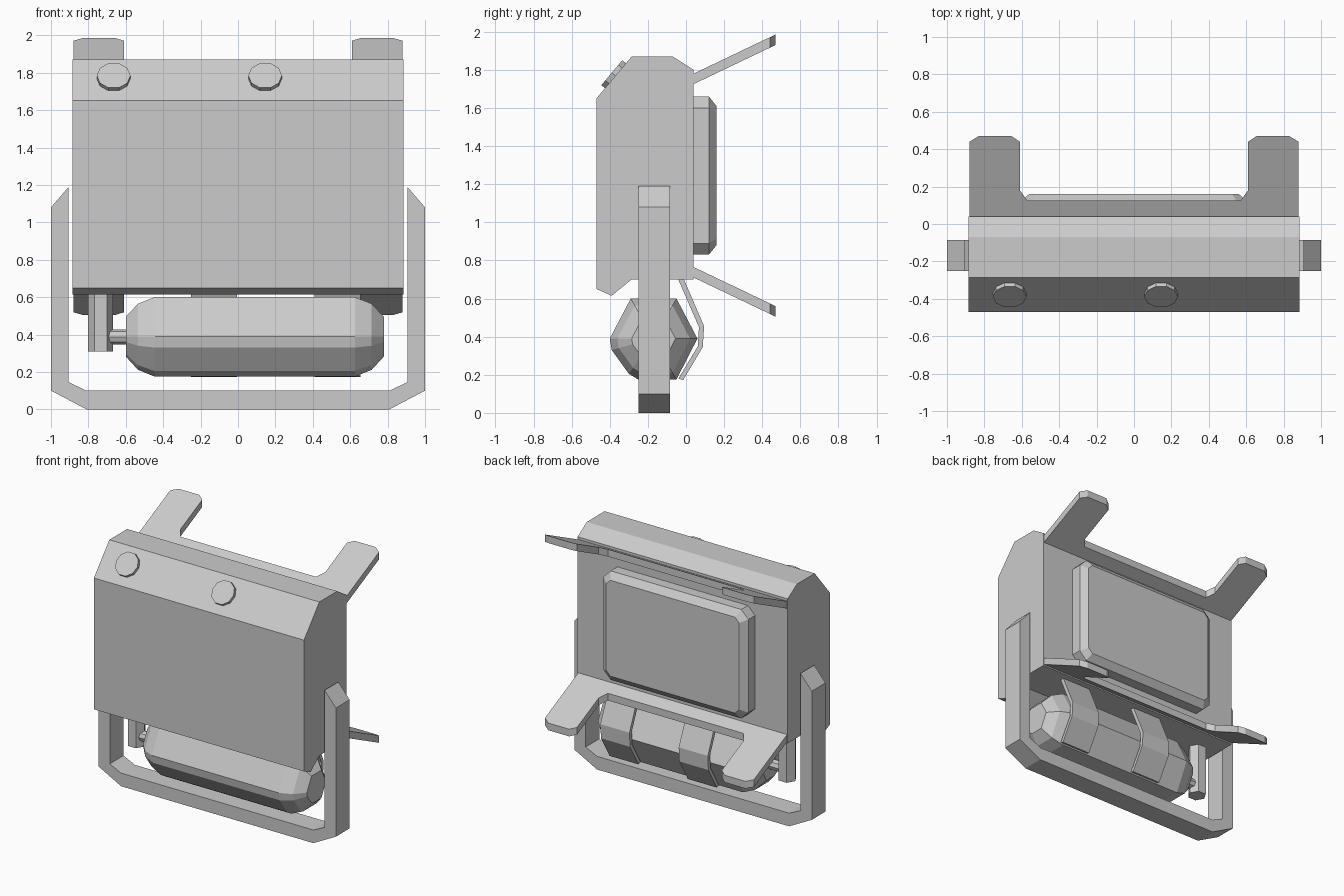
import bpy, bmesh, math
from mathutils import Vector, Matrix

if "Cube" in bpy.data.objects:
    bpy.data.objects.remove(bpy.data.objects["Cube"])


def loft(name, rings):
    """Skin a list of equal-length point rings and cap both ends."""
    bm = bmesh.new()
    loops = [[bm.verts.new(p) for p in ring] for ring in rings]
    n = len(loops[0])
    for a, b in zip(loops, loops[1:]):
        for i in range(n):
            j = (i + 1) % n
            bm.faces.new((a[i], a[j], b[j], b[i]))
    bm.faces.new(loops[0][::-1])
    bm.faces.new(loops[-1])
    bmesh.ops.recalc_face_normals(bm, faces=bm.faces)
    mesh = bpy.data.meshes.new(name)
    bm.to_mesh(mesh)
    bm.free()
    obj = bpy.data.objects.new(name, mesh)
    bpy.context.collection.objects.link(obj)
    return obj


def extrude_x(name, profile, x0, x1):
    return loft(name, [[(x, y, z) for y, z in profile] for x in (x0, x1)])


def mirrored(half):
    """Close an outline by mirroring its +x half."""
    return half + [(-x, v) for x, v in reversed(half)]


def polygon(n, r):
    return [(r * math.cos(2 * math.pi * i / n), r * math.sin(2 * math.pi * i / n))
            for i in range(n)]


# Main case
extrude_x("case_body", [(-0.47, 0.65), (-0.47, 1.65), (-0.285, 1.87), (-0.07, 1.87),
                        (0.04, 1.80), (0.04, 0.70), (-0.285, 0.70), (-0.39, 0.615)],
          -0.885, 0.885)


# Raised back panel with clipped corners and a bevelled rim
def panel_ring(y, w, h, c):
    half = [(w - c, h), (w, h - c), (w, c - h), (w - c, -h)]
    return [(x, y, 1.245 + z) for x, z in mirrored(half)]


loft("back_panel", [panel_ring(0.03, 0.61, 0.415, 0.06),
                    panel_ring(0.12, 0.61, 0.415, 0.06),
                    panel_ring(0.16, 0.56, 0.365, 0.035)])

# Splayed U-shaped brackets, upper and lower
outline = mirrored([(0.88, 0.03), (0.88, 0.44), (0.83, 0.47), (0.655, 0.47),
                    (0.61, 0.44), (0.61, 0.18), (0.57, 0.125)])
for name, side in (("upper_bracket", 1), ("lower_bracket", -1)):
    loft(name, [[(x, y, 1.245 + side * (0.535 + 0.477 * (y - 0.04) - t))
                 for x, y in outline] for t in (0, 0.055)])

# Carrying frame
frame = mirrored([(0.81, 0), (1, 0.10), (1, 1.08), (0.905, 1.19),
                  (0.905, 0.145), (0.81, 0.10)])
loft("carry_frame", [[(x, y, z) for x, z in frame] for y in (-0.25, -0.085)])

# Faceted roll under the case
section = [(-0.23, 0), (-0.12, 0.21), (0.12, 0.21), (0.23, 0), (0.12, -0.215),
           (-0.08, -0.215), (-0.13, -0.185), (-0.22, -0.06)]
loft("roll", [[(x, -0.17 + s * y, 0.39 + s * z) for y, z in section]
              for x, s in ((-0.60, 0.5), (-0.535, 0.83), (-0.445, 1),
                           (0.625, 1), (0.715, 0.83), (0.78, 0.5))])

# Straps behind the roll
strap = [(-0.045, 0.71), (-0.015, 0.71), (0.095, 0.455), (0.088, 0.345), (-0.015, 0.172),
         (-0.04, 0.18), (0.062, 0.35), (0.068, 0.45)]
for i, x in enumerate((-0.25, 0.41)):
    extrude_x(f"strap_{i + 1}", strap, x, x + 0.245)

# Hanger post and pin holding the roll
loft("hanger_post", [[(-0.735 + x, -0.17 + y, z) for x, y in polygon(6, 0.067)]
                     for z in (0.31, 0.72)])
extrude_x("hanger_pin", [(-0.17 + y, 0.388 + z) for y, z in polygon(8, 0.04)],
          -0.70, -0.58)

# Round buttons on the sloped front edge
tilt = Matrix.Rotation(math.atan2(0.22, 0.185), 4, 'X')
for i, x in enumerate((-0.665, 0.145)):
    centre = Vector((x, -0.37, 1.769))
    loft(f"button_{i + 1}", [[centre + tilt @ Vector((u, v, d))
                              for u, v in polygon(10, 0.09)] for d in (-0.01, 0.025)])
